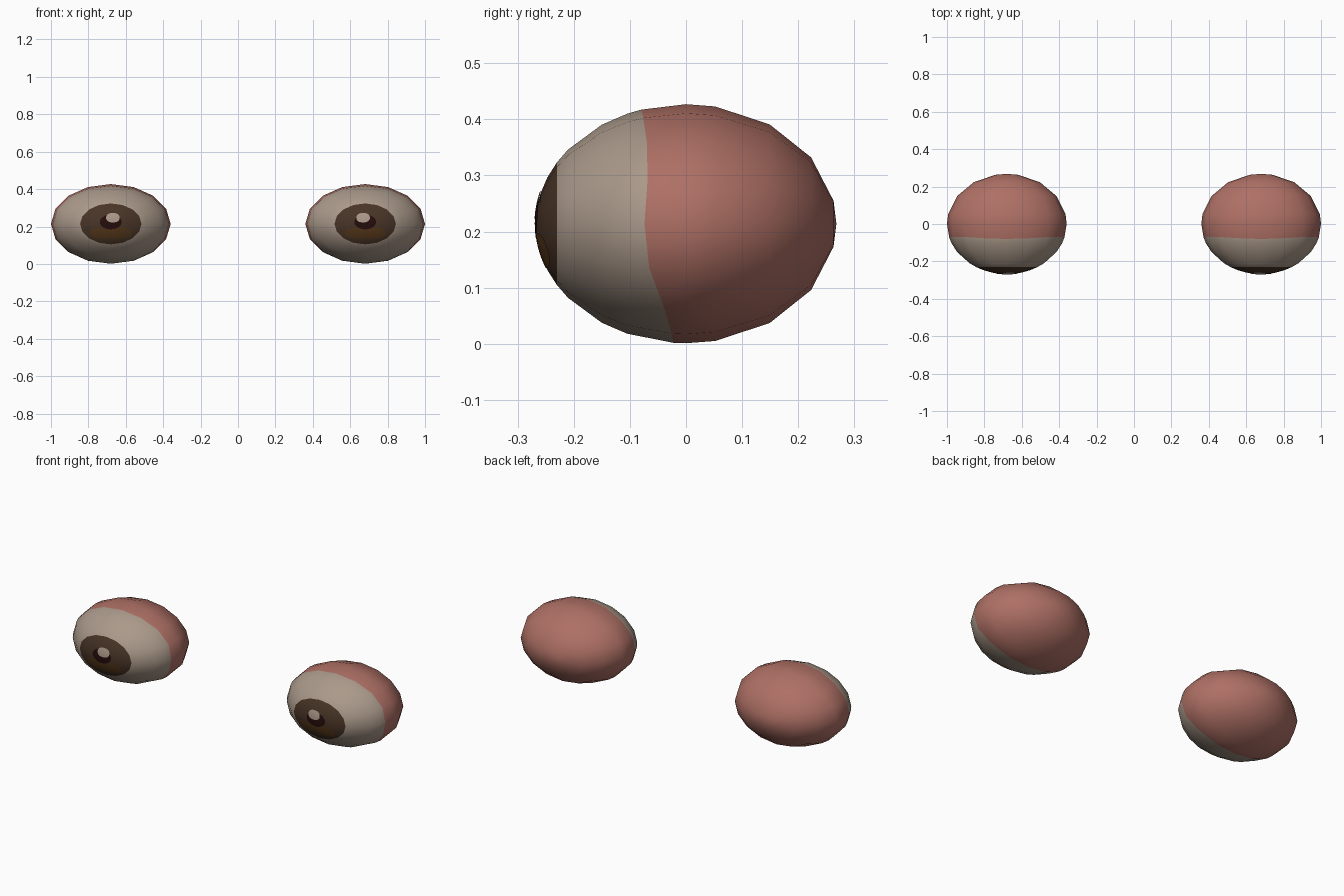
import bpy, bmesh, math

if "Cube" in bpy.data.objects:
    bpy.data.objects.remove(bpy.data.objects["Cube"])

RX, RY, RZ = 0.32, 0.268, 0.213      # eyeball radii
CX, CZ = 0.68, 0.214                 # eyeball centre (mirrored in x)
SEG = 16


def srgb(r, g, b):
    def lin(c):
        c /= 255
        return c / 12.92 if c < 0.04045 else ((c + 0.055) / 1.055) ** 2.4
    return (lin(r), lin(g), lin(b), 1)


def material(name, *rgb):
    m = bpy.data.materials.new(name)
    m.diffuse_color = srgb(*rgb)
    m.use_nodes = True
    m.node_tree.nodes["Principled BSDF"].inputs["Base Color"].default_value = m.diffuse_color
    return m


white = material("eye white", 170, 153, 138)
red = material("fleshy red", 174, 112, 101)
brown = material("iris brown", 72, 52, 38)
amber = material("iris amber", 84, 55, 25)
dark = material("pupil dark", 38, 12, 12)


def finish(bm, name, mats):
    me = bpy.data.meshes.new(name)
    for f in bm.faces:
        f.smooth = True
    bm.to_mesh(me)
    bm.free()
    for m in mats:
        me.materials.append(m)
    ob = bpy.data.objects.new(name, me)
    bpy.context.collection.objects.link(ob)
    return ob


def colour_edge(a):
    # white/red border, drifting backwards on the underside
    t = min(1, max(0, (-math.sin(a) - 0.2) / 0.6))
    return -0.074 + 0.046 * t + 0.006 * math.sin(3 * a)


def eyeball(side, label):
    # rings from front to back; None is the wavy colour border
    ys = [-0.266, -0.259, -0.247, -0.23, -0.21, -0.15, -0.105, None,
          0.0, 0.052, 0.149, 0.223, 0.263]
    bm = bmesh.new()
    rings = []
    for y in ys:
        ring = []
        for i in range(SEG):
            a = 2 * math.pi * i / SEG
            yy = colour_edge(a) if y is None else y
            r = math.sqrt(1 - (yy / RY) ** 2)
            ring.append(bm.verts.new((side * (CX + RX * r * math.cos(a)), yy,
                                      CZ + RZ * r * math.sin(a))))
        rings.append(ring)
    front = bm.verts.new((side * CX, -RY, CZ))
    back = bm.verts.new((side * CX, RY, CZ))
    for i in range(SEG):
        j = (i + 1) % SEG
        bm.faces.new((front, rings[0][i], rings[0][j])).material_index = 1
        bm.faces.new((back, rings[-1][j], rings[-1][i])).material_index = 2
        for k in range(len(rings) - 1):
            f = bm.faces.new((rings[k][i], rings[k + 1][i],
                              rings[k + 1][j], rings[k][j]))
            f.material_index = 1 if k < 3 else 0 if k < 7 else 2
    bmesh.ops.recalc_face_normals(bm, faces=bm.faces)
    finish(bm, label + "_eyeball", [white, brown, red])


def patch(side, name, mat, dx, dz, rx, rz, lift, power=1.0):
    # thin painted shape wrapped onto the front of the eyeball
    bm = bmesh.new()

    def point(u, v):
        x, z = dx + u * rx, dz + v * rz
        y = -RY * math.sqrt(1 - (x / RX) ** 2 - (z / RZ) ** 2)
        return bm.verts.new((side * (CX + x * lift), y * lift, CZ + z * lift))

    def soft(c):
        return math.copysign(abs(c) ** power, c)

    n, steps = 24, 4
    mid = point(0, 0)
    rings = [[point(k / steps * soft(math.cos(2 * math.pi * i / n)),
                    k / steps * soft(math.sin(2 * math.pi * i / n)))
              for i in range(n)] for k in range(1, steps + 1)]
    for i in range(n):
        j = (i + 1) % n
        bm.faces.new((mid, rings[0][i], rings[0][j]))
        for a, b in zip(rings, rings[1:]):
            bm.faces.new((a[i], b[i], b[j], a[j]))
    bm.normal_update()
    bmesh.ops.reverse_faces(bm, faces=[f for f in bm.faces if f.normal.y > 0])
    finish(bm, name, [mat])


for side, label in ((-1, "left"), (1, "right")):
    eyeball(side, label)
    # amber glow low in the iris, pupil, and highlight towards the nose
    patch(side, label + "_iris_glow", amber, 0, -0.047, 0.108, 0.032, 1.004, 0.7)
    patch(side, label + "_pupil", dark, 0, 0.010, 0.058, 0.039, 1.006)
    patch(side, label + "_highlight", white, -0.011, 0.033, 0.036, 0.025, 1.008, 0.85)
